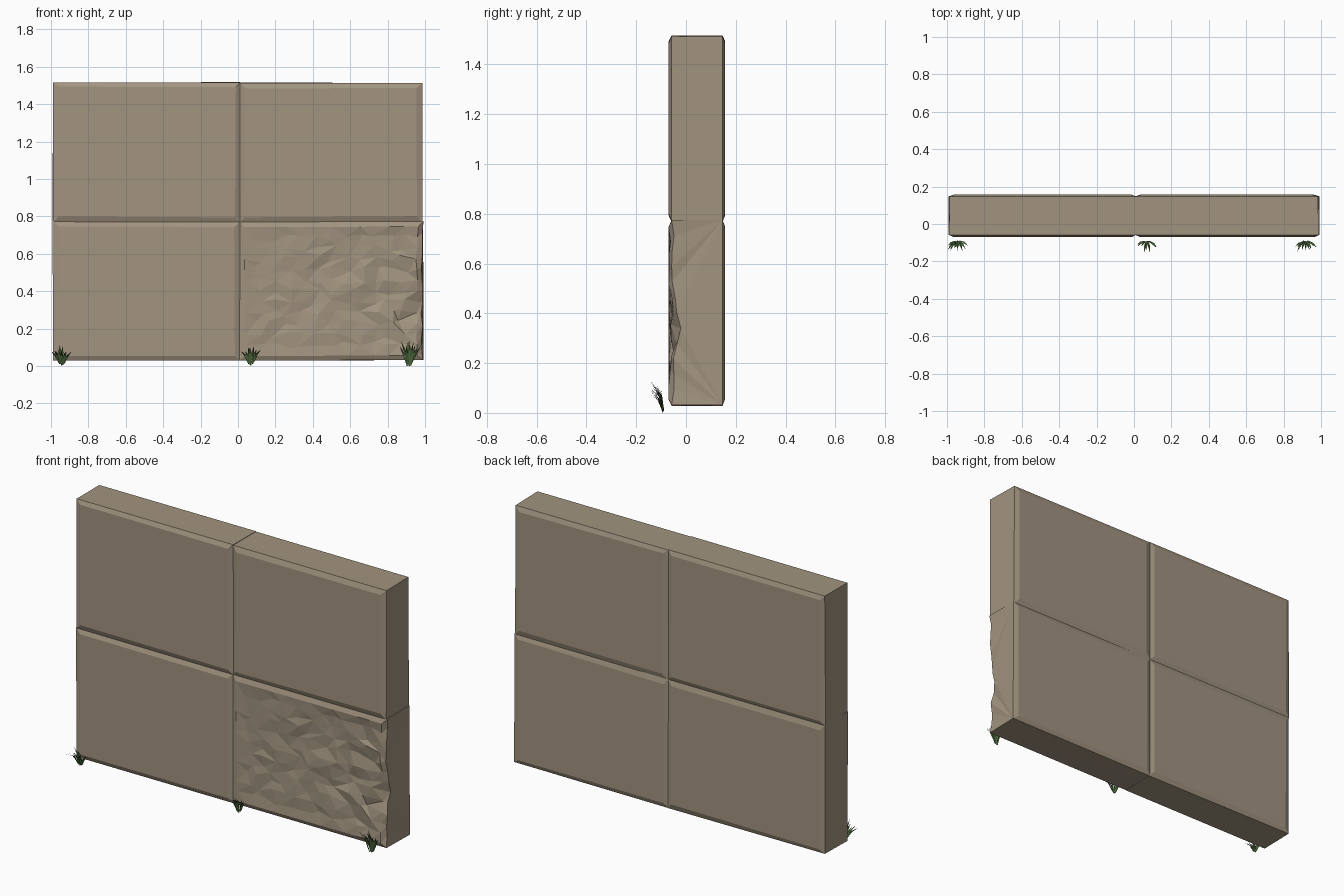
import bpy, bmesh, math, random
from mathutils import Vector

random.seed(4)
default = bpy.data.objects.get("Cube")
if default:
    bpy.data.objects.remove(default)


def material(name, rgb):
    m = bpy.data.materials.new(name)
    m.use_nodes = True
    m.diffuse_color = (*rgb, 1)
    m.node_tree.nodes["Principled BSDF"].inputs["Base Color"].default_value = (*rgb, 1)
    return m


STONE = material("tan stone", (0.36, 0.295, 0.215))
GRASS = material("dark grass green", (0.055, 0.105, 0.035))
LIGHT_GRASS = material("grass green", (0.09, 0.17, 0.055))

FRONT, BACK, BEVEL = -0.07, 0.157, 0.028


def finish(bm, name, *mats):
    bmesh.ops.recalc_face_normals(bm, faces=bm.faces[:])
    mesh = bpy.data.meshes.new(name)
    bm.to_mesh(mesh)
    bm.free()
    for m in mats:
        mesh.materials.append(m)
    ob = bpy.data.objects.new(name, mesh)
    bpy.context.collection.objects.link(ob)
    return ob


def wobble(s):
    return random.uniform(-s, s)


# Cut stone: front and back faces raised inside a chamfered rim
def stone(name, x0, x1, z0, z1, worn=False):
    bm = bmesh.new()
    rings = []
    for y, inset in ((FRONT, BEVEL), (FRONT + 0.012, 0), (BACK - 0.01, 0), (BACK, BEVEL)):
        corners = ((x0 + inset, z0 + inset), (x1 - inset, z0 + inset),
                   (x1 - inset, z1 - inset), (x0 + inset, z1 - inset))
        w = 0.005 if inset else 0.003
        rings.append([bm.verts.new((x + wobble(w), y, z + wobble(w))) for x, z in corners])
    for a, b in zip(rings, rings[1:]):
        for i in range(4):
            j = (i + 1) % 4
            bm.faces.new((a[i], a[j], b[j], b[i]))
    front = bm.faces.new(rings[0])
    bm.faces.new(rings[-1])
    if worn:
        weather(bm, front, rings[1], x0, x1, z0, z1)
    return finish(bm, name, STONE)


# Weathered front: faceted dents that deepen toward the outer edge
def weather(bm, front, rim, x0, x1, z0, z1):
    edges = list(front.edges) + [bm.edges.get((rim[1], rim[2]))]
    bmesh.ops.subdivide_edges(bm, edges=edges, cuts=11, use_grid_fill=True)
    for v in bm.verts:
        if v.co.y > FRONT + 0.02:
            continue
        u, t = (v.co.x - x0) / (x1 - x0), (v.co.z - z0) / (z1 - z0)
        if 0.06 < u < 0.94 and 0.06 < t < 0.94:
            v.co.x += wobble(0.028)
            v.co.z += wobble(0.02)
            amount = 0.007 + 0.022 * u * math.sin(math.pi * t)
            v.co.y += random.random() * amount
        elif u > 0.94 and 0.06 < t < 0.94:
            chip = max(0, 1 - abs(t - 0.42) / 0.2)
            v.co.y += 0.035 * chip + random.random() * 0.01
            v.co.x -= random.random() * 0.012
    bmesh.ops.triangulate(bm, faces=bm.faces[:])


stone("lower_right_stone", -0.99, 0.012, 0.03, 0.772)
stone("upper_right_stone", -0.99, 0.012, 0.768, 1.518)
stone("lower_left_stone", 0.008, 0.99, 0.03, 0.772, worn=True)
stone("upper_left_stone", 0.008, 0.985, 0.768, 1.516)


# Grass tuft: narrow bent blades fanning forward from the foot of the wall
def tuft(name, x, height, blades):
    bm = bmesh.new()
    for i in range(blades):
        f = i / (blades - 1) * 2 - 1
        base = Vector((x + f * 0.012, -0.093 + wobble(0.004), 0.005 + random.random() * 0.02))
        h = height * (1 - 0.35 * abs(f)) * random.uniform(0.75, 1)
        reach = Vector((f * 0.045 + wobble(0.008), -random.uniform(0.02, 0.06), h))
        mid = base + reach * 0.5 + Vector((0, 0.006, 0.012))
        side = Vector((0.0055, 0.002 * f, 0))
        points = (base - side * 0.6, base + side * 0.6, mid + side, mid - side, base + reach)
        a, b, c, d, tip = [bm.verts.new(p) for p in points]
        for face in (bm.faces.new((a, b, c, d)), bm.faces.new((d, c, tip))):
            face.material_index = i % 2
    return finish(bm, name, GRASS, LIGHT_GRASS)


tuft("right_grass", -0.945, 0.11, 12)
tuft("middle_grass", 0.07, 0.115, 11)
tuft("left_grass", 0.915, 0.155, 13)

# Stand the lowest blade on the ground
bpy.context.view_layer.update()
low = min(v.co.z for o in bpy.data.objects if o.name.endswith("_grass") for v in o.data.vertices)
for o in bpy.data.objects:
    if o.name.endswith("_grass"):
        o.location.z -= low
